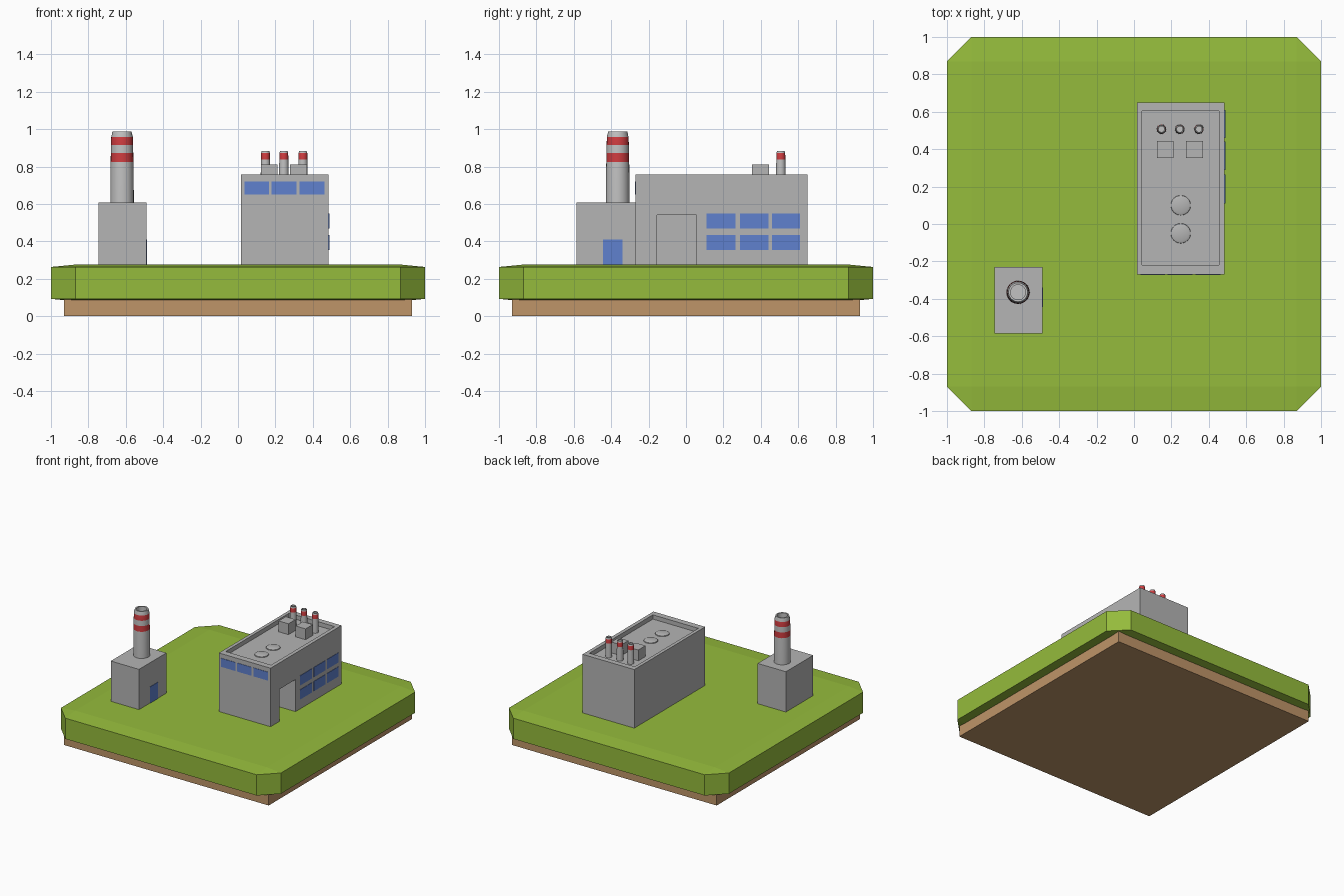
import bpy, bmesh, math

if "Cube" in bpy.data.objects:
    bpy.data.objects.remove(bpy.data.objects["Cube"])


def material(name, rgb):
    m = bpy.data.materials.new(name)
    m.diffuse_color = (*rgb, 1)
    m.use_nodes = True
    m.node_tree.nodes["Principled BSDF"].inputs["Base Color"].default_value = m.diffuse_color
    return m


GRASS = material("grass green", (0.30, 0.50, 0.045))
SOIL = material("soil brown", (0.52, 0.30, 0.14))
WALL = material("wall grey", (0.46, 0.46, 0.46))
PIPE = material("chimney grey", (0.54, 0.54, 0.54))
RED = material("stripe red", (0.62, 0.045, 0.05))
GLASS = material("window blue", (0.115, 0.22, 0.62))


def box(name, lo, hi, mat):
    bm = bmesh.new()
    bmesh.ops.create_cube(bm, size=1)
    for v in bm.verts:
        v.co = [lo[i] if v.co[i] < 0 else hi[i] for i in range(3)]
    return finish(name, bm, [mat])


def finish(name, bm, mats):
    me = bpy.data.meshes.new(name)
    bm.to_mesh(me)
    bm.free()
    for m in mats:
        me.materials.append(m)
    ob = bpy.data.objects.new(name, me)
    bpy.context.collection.objects.link(ob)
    return ob


def lathe(name, cx, cy, profile, mats, sides=24, red_bands=()):
    """Spin a (radius, z) profile; outer faces inside a red band get slot 1."""
    bm = bmesh.new()
    rings = [[bm.verts.new((cx + r * math.cos(2 * math.pi * i / sides),
                            cy + r * math.sin(2 * math.pi * i / sides), z))
              for i in range(sides)] for r, z in profile]
    for k in range(len(rings) - 1):
        mid = (profile[k][1] + profile[k + 1][1]) / 2
        rising = profile[k + 1][1] > profile[k][1]
        red = rising and any(a < mid < b for a, b in red_bands)
        for i in range(sides):
            j = (i + 1) % sides
            f = bm.faces.new((rings[k][i], rings[k][j], rings[k + 1][j], rings[k + 1][i]))
            f.material_index = int(red)
    bm.faces.new(rings[-1])
    bm.faces.new(rings[0][::-1])
    ob = finish(name, bm, mats)
    bpy.context.view_layer.objects.active = ob
    ob.select_set(True)
    bpy.ops.object.shade_smooth_by_angle(angle=math.radians(35))
    ob.select_set(False)
    return ob


def cut(ob, lo, hi):
    cutter = box("cutter", lo, hi, WALL)
    cutter.hide_render = True
    mod = ob.modifiers.new("cut", 'BOOLEAN')
    mod.operation = 'DIFFERENCE'
    mod.solver = 'EXACT'
    mod.object = cutter
    bpy.context.view_layer.objects.active = ob
    bpy.ops.object.modifier_apply(modifier=mod.name)
    bpy.data.objects.remove(cutter)


# soil slab
box("soil_slab", (-0.93, -0.93, 0), (0.93, 0.93, 0.09), SOIL)

# grass slab: a bevelled cube squashed in height
bm = bmesh.new()
bmesh.ops.create_cube(bm, size=2)
bmesh.ops.bevel(bm, geom=bm.edges[:], offset=0.13, segments=1, affect='EDGES')
for v in bm.verts:
    v.co.z = 0.178 + 0.098 * v.co.z
finish("grass_slab", bm, [GRASS])

# main hall with sunken roof and a deep doorway
hall = box("main_hall", (0.015, -0.27, 0.25), (0.485, 0.65, 0.757), WALL)
cut(hall, (0.042, -0.22, 0.722), (0.455, 0.605, 0.9))
cut(hall, (0.285, -0.155, 0.2), (0.6, 0.055, 0.54))

# hall windows: two rows on the right, one row at the front
for y0, y1 in ((0.11, 0.265), (0.29, 0.44), (0.46, 0.61)):
    for z0, z1 in ((0.355, 0.435), (0.47, 0.55)):
        box("side_window", (0.482, y0, z0), (0.488, y1, z1), GLASS)
for x0, x1 in ((0.035, 0.167), (0.18, 0.312), (0.33, 0.462)):
    box("front_window", (x0, -0.273, 0.65), (x1, -0.267, 0.72), GLASS)

# roof boxes and low round vents
for x in (0.167, 0.323):
    box("roof_box", (x - 0.045, 0.352, 0.71), (x + 0.045, 0.445, 0.811), WALL)
for y in (-0.05, 0.10):
    lathe("roof_vent", 0.25, y, [(0.055, 0.715), (0.052, 0.728), (0.04, 0.733)], [WALL])

# three small roof chimneys
for x in (0.147, 0.245, 0.347):
    lathe("roof_chimney", x, 0.507,
          [(0.026, 0.71), (0.025, 0.80), (0.024, 0.837), (0.0235, 0.872), (0.020, 0.883),
           (0.015, 0.883), (0.015, 0.85)], [PIPE, RED], 16, [(0.837, 0.872)])

# boiler house with blue door
box("boiler_house", (-0.747, -0.585, 0.25), (-0.49, -0.23, 0.607), WALL)
box("boiler_door", (-0.493, -0.445, 0.26), (-0.487, -0.34, 0.41), GLASS)

# tall striped chimney
lathe("tall_chimney", -0.62, -0.365,
      [(0.063, 0.60), (0.062, 0.80), (0.061, 0.825), (0.06, 0.872), (0.0595, 0.915),
       (0.058, 0.957), (0.051, 0.987), (0.04, 0.987), (0.04, 0.93)],
      [PIPE, RED], 24, [(0.825, 0.872), (0.915, 0.957)])
